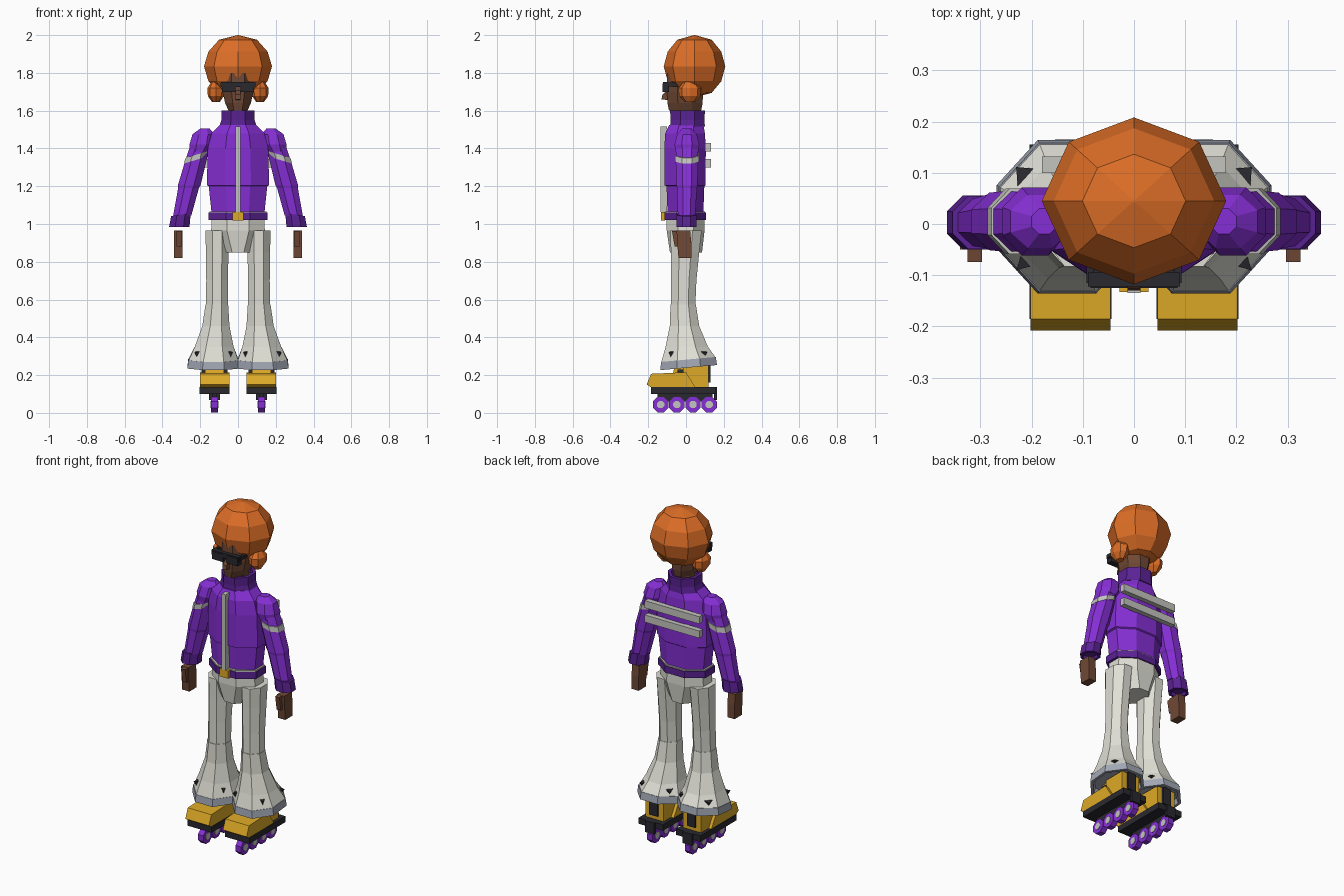
import bpy, bmesh, math
from mathutils import Vector


def material(name, col):
    m = bpy.data.materials.new(name)
    m.diffuse_color = (*col, 1)
    return m


ORANGE = material("orange hair", (.72, .155, .02))
PURPLE = material("bright purple", (.235, .028, .66))
DARK_PURPLE = material("dark purple", (.105, .016, .30))
CREAM = material("off white", (.74, .74, .67))
GREY = material("light grey", (.55, .55, .52))
SLATE = material("slate grey", (.36, .39, .46))
GOLD = material("gold", (.73, .40, .02))
BROWN = material("brown skin", (.16, .065, .035))
BLACK = material("black", (.022, .022, .028))


def finish(name, bm, mat):
    bmesh.ops.recalc_face_normals(bm, faces=bm.faces)
    me = bpy.data.meshes.new(name)
    bm.to_mesh(me)
    bm.free()
    me.materials.append(mat)
    ob = bpy.data.objects.new(name, me)
    bpy.context.collection.objects.link(ob)
    return ob


def loft(name, mat, rings, flat=True, n=8):
    """Rings: (x, y, z, rx, ry, slope_x, slope_y); flat = flat sides face the axes."""
    bm = bmesh.new()
    off, k = (math.pi / n, 1 / math.cos(math.pi / n)) if flat else (0, 1)
    loops = []
    for r in rings:
        x, y, z, rx, ry, sx, sy = (list(r) + [0, 0])[:7]
        loop = []
        for i in range(n):
            a = off + 2 * math.pi * i / n
            dx, dy = rx * k * math.cos(a), ry * k * math.sin(a)
            loop.append(bm.verts.new((x + dx, y + dy, z + sx * dx + sy * dy)))
        loops.append(loop)
    for a, b in zip(loops, loops[1:]):
        for i in range(n):
            j = (i + 1) % n
            bm.faces.new((a[i], a[j], b[j], b[i]))
    bm.faces.new(loops[0])
    bm.faces.new(loops[-1])
    return finish(name, bm, mat)


def box(name, mat, x, y, z):
    """Box from (min, max) pairs."""
    bm = bmesh.new()
    bmesh.ops.create_cube(bm, size=1)
    for v in bm.verts:
        v.co = [(p[0] + p[1]) / 2 + c * (p[1] - p[0]) for p, c in zip((x, y, z), v.co)]
    return finish(name, bm, mat)


def side_profile(name, mat, x0, x1, pts):
    """Extrude a (y, z) outline along x."""
    bm = bmesh.new()
    a, b = [[bm.verts.new((x, y, z)) for y, z in pts] for x in (x0, x1)]
    bm.faces.new(a)
    bm.faces.new(b)
    for i in range(len(pts)):
        j = (i + 1) % len(pts)
        bm.faces.new((a[i], a[j], b[j], b[i]))
    return finish(name, bm, mat)


def ball(name, mat, c, r, steps):
    """Faceted ball from (height, radius) fractions."""
    return loft(name, mat, [(c[0], c[1], c[2] + h * r[2], f * r[0], f * r[1])
                            for h, f in steps], flat=False)


def wheel(name, mat, x, y, z, r, half):
    side_profile(name, mat, x - half, x + half,
                 [(y + r * math.cos((i + .5) * math.pi / 4),
                   z + r * math.sin((i + .5) * math.pi / 4)) for i in range(8)])


# Head and hair
ball("afro_hair", ORANGE, (0, .045, 1.835), (.18, .163, .165),
     [(-1, .02), (-.85, .56), (-.48, .87), (0, 1), (.47, .87), (.85, .56), (1, .02)])
loft("head", BROWN, [(0, -.005, 1.60, .05, .085), (0, -.005, 1.64, .068, .093),
                     (0, -.005, 1.70, .082, .095), (0, -.005, 1.80, .082, .095)])
loft("neck", BROWN, [(0, .01, 1.50, .05, .055), (0, .01, 1.62, .05, .055)])
side_profile("nose", BROWN, -.013, .013, [(-.09, 1.655), (-.13, 1.66), (-.125, 1.685), (-.09, 1.715)])
box("glasses_bridge", BLACK, (-.09, .09), (-.122, -.095), (1.725, 1.752))

# Jacket
loft("jacket", PURPLE, [(0, -.003, 1.06, .14, .095), (0, -.003, 1.2, .155, .1),
                        (0, -.005, 1.205, .165, .108), (0, -.005, 1.40, .16, .11),
                        (0, -.005, 1.48, .14, .105), (0, .002, 1.525, .095, .09)])
loft("collar", DARK_PURPLE, [(0, .008, 1.515, .1, .092), (0, .008, 1.55, .088, .09),
                             (0, .008, 1.60, .088, .092), (0, .008, 1.60, .07, .075),
                             (0, .008, 1.57, .065, .07)])
loft("waistband", DARK_PURPLE, [(0, -.005, 1.02, .155, .11), (0, -.005, 1.06, .155, .11)])
loft("waist_trim", GREY, [(0, -.005, 1.06, .15, .106), (0, -.005, 1.067, .15, .106)])
box("buckle", GOLD, (-.028, .028), (-.133, -.11), (1.018, 1.064))
box("zipper", GREY, (-.013, .013), (-.135, -.1), (1.064, 1.515))
for z in (1.30, 1.385):
    box("back_stripe", GREY, (-.18, .18), (.1, .132), (z, z + .043))

# Trouser hips
loft("hips", CREAM, [(0, -.002, 1.02, .14, .1), (0, -.002, .965, .142, .1), (0, 0, .85, .075, .085)])

for s in (-1, 1):
    # Side hair, glasses halves
    ball("side_hair", ORANGE, (s * .117, .02, 1.70), (.045, .06, .055),
         [(-1, .45), (-.4, .95), (.35, 1), (1, .5)])
    box("lens", BLACK, sorted((s * .012, s * .085)), (-.125, -.09), (1.70, 1.745))
    box("glasses_arm", BLACK, sorted((s * .078, s * .093)), (-.115, -.02), (1.728, 1.748))

    # Arm
    loft("shoulder", PURPLE, [(s * .175, .005, 1.505, .025, .025), (s * .183, .005, 1.475, .058, .052),
                              (s * .193, .005, 1.42, .064, .066), (s * .205, .005, 1.385, .05, .06)])
    loft("sleeve", PURPLE, [(s * .195, .005, 1.44, .05, .055), (s * .222, .005, 1.34, .056, .06),
                            (s * .258, .005, 1.205, .06, .056), (s * .262, .005, 1.19, .055, .053),
                            (s * .295, .003, 1.045, .048, .046)])
    loft("sleeve_stripe", GREY, [(s * .218, .005, 1.368, .06, .064, -s * .3),
                                 (s * .226, .005, 1.338, .06, .064, -s * .3)])
    loft("cuff", DARK_PURPLE, [(s * .302, .003, 1.05, .052, .052, -s * .15),
                               (s * .311, .003, .983, .054, .053),
                               (s * .311, .003, .983, .04, .04), (s * .31, .003, 1.0, .036, .036)])

    # Hand
    side_profile("hand", BROWN, s * .293, s * .34,
                 [(-.05, .965), (.022, .965), (.028, .90), (.028, .82), (-.04, .82), (-.045, .88)])
    side_profile("thumb", BROWN, s * .297, s * .325,
                 [(-.074, .962), (-.04, .965), (-.035, .88), (-.06, .88)])

    # Flared trouser leg with slate hem
    loft("trouser_leg", CREAM, [(s * .11, 0, .965, .062, .083), (s * .11, -.005, .85, .06, .075),
                                (s * .111, -.012, .70, .057, .067), (s * .112, -.015, .555, .058, .064)])
    loft("trouser_flare", CREAM, [(s * .112, -.015, .575, .06, .067), (s * .117, -.008, .46, .072, .078),
                                  (s * .126, .004, .35, .103, .112),
                                  (s * .13, .013, .28, .132, .144, 0, .09)])
    loft("hem", SLATE, [(s * .13, .013, .283, .133, .145, 0, .09), (s * .131, .014, .24, .137, .15, 0, .09),
                        (s * .131, .014, .24, .122, .135, 0, .09), (s * .13, .013, .27, .115, .125, 0, .09)])

    # Dark studs on the four diagonals of the flare
    for dx in (-1, 1):
        for dy in (-1, 1):
            d = Vector((dx, dy, 0)).normalized()
            t = Vector((-d.y, d.x, 0))
            c = Vector((s * .129, .01, .312))
            w = .026 if dy > 0 else .016
            bm = bmesh.new()
            q = [bm.verts.new(p) for p in (
                c + d * .112 + t * w + Vector((0, 0, .015)), c + d * .112 - t * w + Vector((0, 0, .015)),
                c + d * .125 - Vector((0, 0, .02)), c + d * .143 + Vector((0, 0, .008)))]
            for i, j, k in ((0, 1, 2), (0, 1, 3), (1, 2, 3), (0, 2, 3)):
                bm.faces.new((q[i], q[j], q[k]))
            finish("hem_stud", bm, BLACK)

    # Skate boot
    x = s * .124
    side_profile("boot_toe", GOLD, x - .078, x + .078,
                 [(-.185, .135), (-.208, .15), (-.185, .207), (0, .215), (.05, .135)])
    box("boot_heel", GOLD, (x - .06, x + .06), (-.015, .12), (.13, .262))
    side_profile("boot_tongue", GOLD, x - .05, x + .05, [(-.07, .2), (-.06, .25), (0, .26), (0, .2)])
    box("boot_strap", BLACK, (x - .068, x + .068), (-.045, -.012), (.2, .23))
    box("heel_strap", BLACK, (x - .027, x + .027), (.1, .131), (.16, .262))

    # Chassis, brake and wheels
    box("sole", BLACK, (x - .08, x + .08), (-.185, .155), (.1, .136))
    box("brake", BLACK, (x - .03, x + .03), (.148, .165), (.068, .136))
    box("wheel_frame", BLACK, (x - .013, x + .013), (-.15, .14), (.06, .1))
    for i in range(4):
        y = -.134 + i * .0855
        wheel("wheel", PURPLE, x, y, .044, .044, .018)
        wheel("wheel_hub", GREY, x, y, .044, .021, .021)
